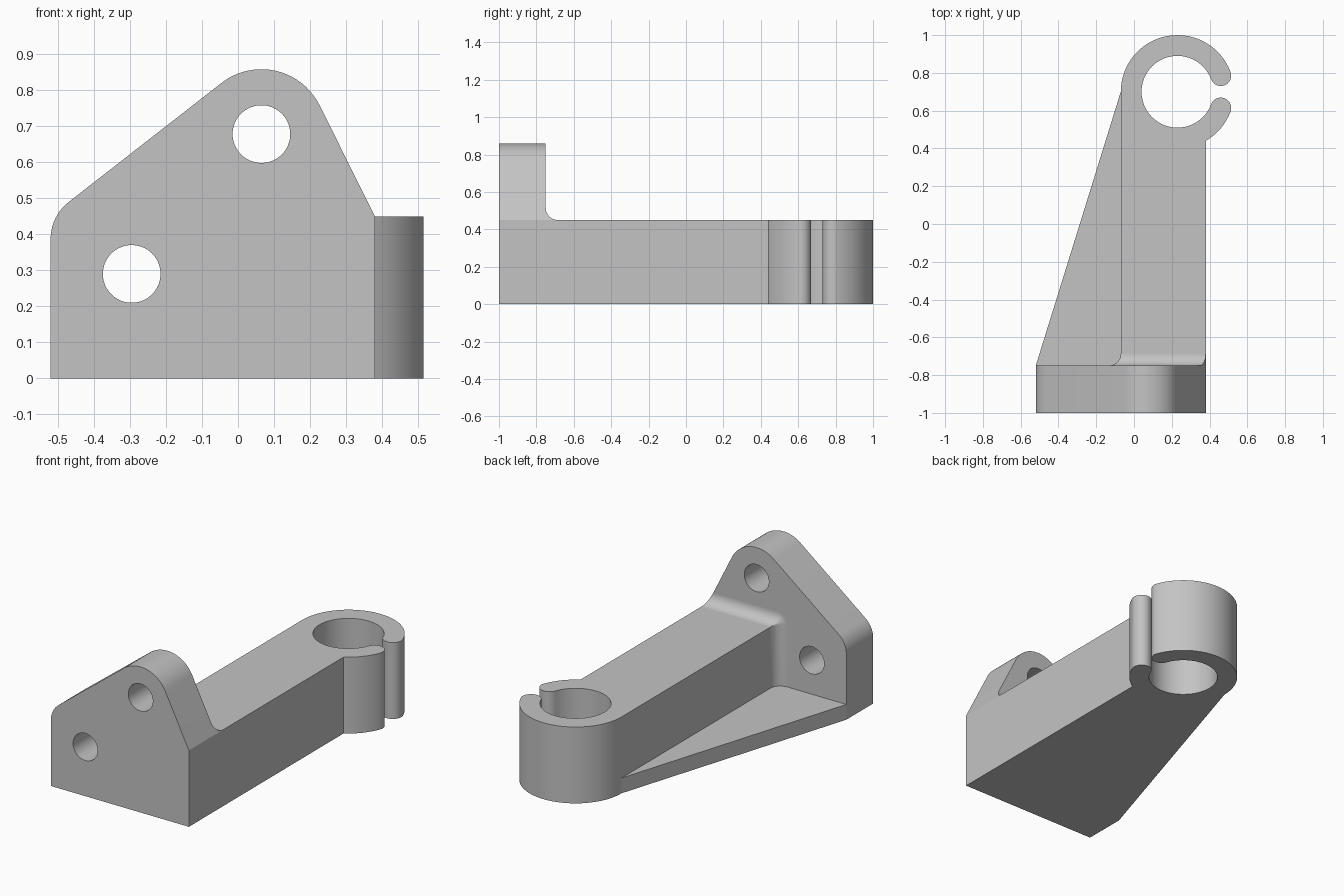
import bpy, bmesh
from math import sin, cos, radians
from mathutils import Vector

if "Cube" in bpy.data.objects:
    bpy.data.objects.remove(bpy.data.objects["Cube"], do_unlink=True)

grey = bpy.data.materials.new("plain_grey")
grey.use_nodes = True
COLOUR = (0.55, 0.55, 0.55, 1)
grey.diffuse_color = COLOUR
grey.node_tree.nodes["Principled BSDF"].inputs["Base Color"].default_value = COLOUR


def arc(cx, cy, r, start, end, step=5):
    n = max(1, round(abs(end - start) / step))
    angles = [radians(start + (end - start) * i / n) for i in range(n + 1)]
    return [(cx + r * cos(a), cy + r * sin(a)) for a in angles]


def loft(name, rings):
    """Closed solid through matching rings of points."""
    bm = bmesh.new()
    loops = [[bm.verts.new(p) for p in ring] for ring in rings]
    n = len(loops[0])
    for a, b in zip(loops, loops[1:]):
        for i in range(n):
            j = (i + 1) % n
            bm.faces.new((a[i], a[j], b[j], b[i]))
    bm.faces.new(loops[0][::-1])
    bm.faces.new(loops[-1])
    bmesh.ops.remove_doubles(bm, verts=bm.verts, dist=0.0002)
    bmesh.ops.recalc_face_normals(bm, faces=bm.faces)
    mesh = bpy.data.meshes.new(name)
    bm.to_mesh(mesh)
    bm.free()
    mesh.materials.append(grey)
    obj = bpy.data.objects.new(name, mesh)
    bpy.context.collection.objects.link(obj)
    return obj


def activate(obj):
    bpy.ops.object.select_all(action='DESELECT')
    obj.select_set(True)
    bpy.context.view_layer.objects.active = obj


def upright(name, outline, z0, z1):
    return loft(name, [[(x, y, z) for x, y in outline] for z in (z0, z1)])


def facing_front(name, outline, y0, y1):
    return loft(name, [[(x, y, z) for x, z in outline] for y in (y0, y1)])


LEFT, RIGHT, TOP = -0.07, 0.38, 0.45      # arm sides and height
OUTER, FRONT, BACK = -0.52, -1.0, -0.75   # mounting plate
WEB = 0.09                                # web thickness

# Mounting plate with rounded corners and two bolt holes
peak = (0.065, 0.678)
plate_outline = [(OUTER, 0), (RIGHT, 0), (RIGHT, TOP)]
plate_outline += arc(*peak, 0.18, 26.5, 128.2)
plate_outline += arc(OUTER + 0.13, 0.387, 0.13, 128.2, 180)
plate = facing_front("mounting_plate", plate_outline, FRONT, BACK)
for x, z in (peak, (-0.295, 0.29)):
    cutter = facing_front("hole_cutter", arc(x, z, 0.08, 0, 355), FRONT - 0.1, BACK + 0.1)
    cutter.hide_render = True
    activate(plate)
    mod = plate.modifiers.new("hole", 'BOOLEAN')
    mod.operation, mod.solver, mod.object = 'DIFFERENCE', 'EXACT', cutter
    bpy.ops.object.modifier_apply(modifier=mod.name)
    bpy.data.objects.remove(cutter, do_unlink=True)

# Arm ending in an open clip ring with rounded tips
cx, cy, big, small, gap = 0.23, 0.7, 0.3, 0.19, 20.5
middle, tip = (big + small) / 2, (big - small) / 2
tip_x, tip_y = middle * cos(radians(gap)), middle * sin(radians(gap))
arm_outline = [(LEFT, BACK), (RIGHT, BACK)]
arm_outline += arc(cx, cy, big, -60, -gap)
arm_outline += arc(cx + tip_x, cy - tip_y, tip, -gap, 180 - gap, 10)
arm_outline += arc(cx, cy, small, -gap, gap - 360)
arm_outline += arc(cx + tip_x, cy + tip_y, tip, 180 + gap, 360 + gap, 10)
arm_outline += arc(cx, cy, big, gap, 180)
arm = upright("arm_with_clip_ring", arm_outline, 0, TOP)

# Thin triangular web beside the arm
web = upright("bottom_web", [(OUTER, BACK), (LEFT, BACK), (LEFT, cy)], 0, WEB)

# Fillet wrapping the corner between arm and plate
R = 0.065
rings = []
for i in range(13):
    t = radians(90 * i / 12)
    d, y = R - R * sin(t), BACK + R - R * cos(t)
    section = [(RIGHT - 0.01, WEB / 2), (RIGHT - 0.01, TOP - 0.01), (RIGHT, TOP),
               (RIGHT - d / 2, TOP + d)]
    section += arc(LEFT, TOP, d, 90, 180, 10) + [(LEFT - d, WEB / 2)]
    rings.append([(x, y, z) for x, z in section])
fillet = loft("corner_fillet", rings)

for part in (plate, arm, web, fillet):
    activate(part)
    bpy.ops.object.shade_smooth_by_angle(angle=radians(25))
